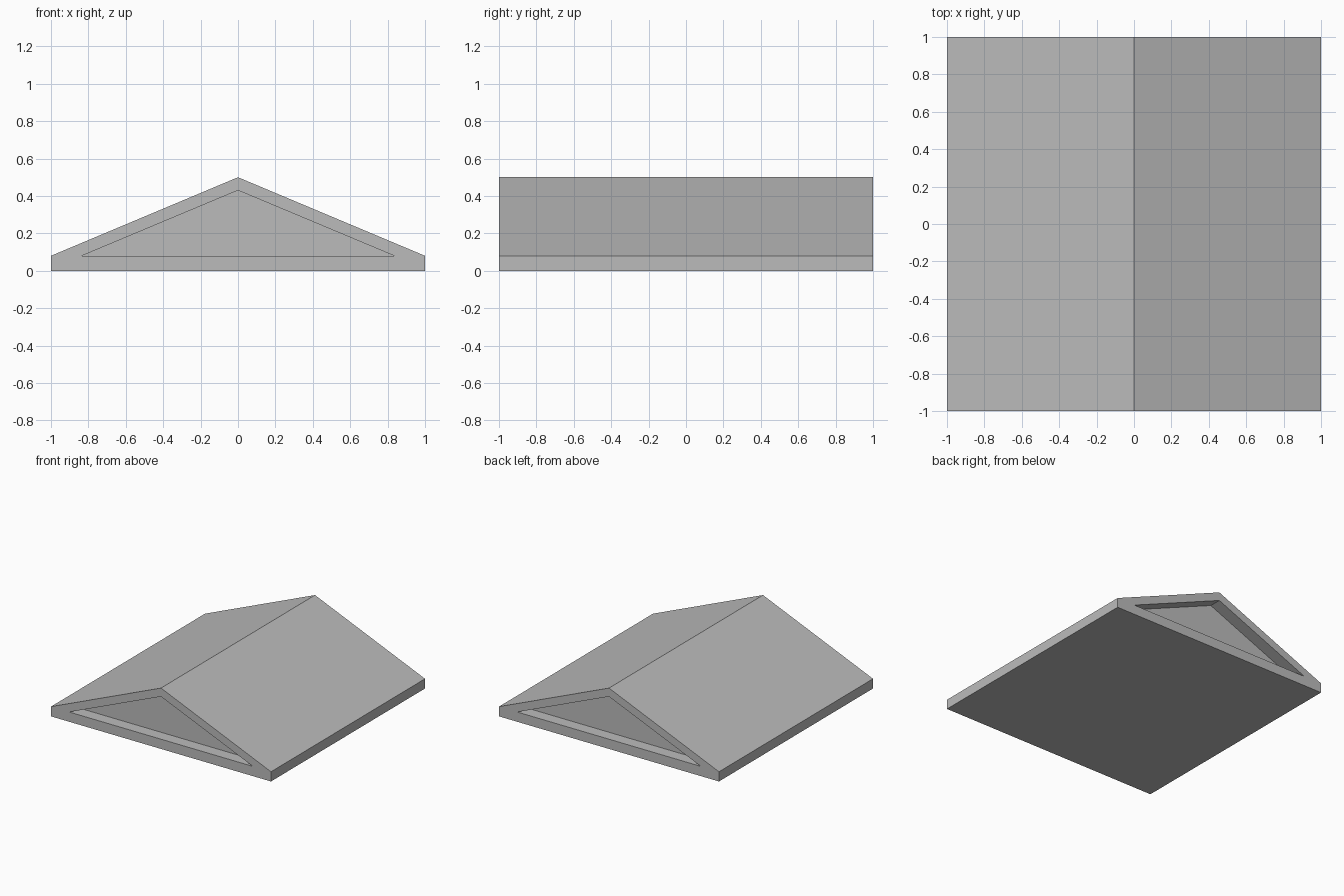
import bpy
import bmesh

cube = bpy.data.objects.get("Cube")
if cube:
    bpy.data.objects.remove(cube, do_unlink=True)

# Plain grey finish
grey = bpy.data.materials.new("plain_grey")
grey.use_nodes = True
colour = (0.5, 0.5, 0.5, 1)
grey.diffuse_color = colour
grey.node_tree.nodes["Principled BSDF"].inputs["Base Color"].default_value = colour

OUTER = [(-1, 0), (1, 0), (1, 0.08), (0, 0.5), (-1, 0.08)]
INNER = [(-0.835, 0.08), (0.835, 0.08), (0, 0.43)]
HALF_LENGTH = 1.0
RECESS = 0.1

bm = bmesh.new()


def loop(profile, y):
    return [bm.verts.new((x, y, z)) for x, z in profile]


def bridge(a, b):
    for i in range(len(a)):
        j = (i + 1) % len(a)
        bm.faces.new((a[i], a[j], b[j], b[i]))


def gable_end(side):
    """Flat frame around a recessed triangular gable panel."""
    rim = loop(OUTER, side * HALF_LENGTH)
    lip = loop(INNER, side * HALF_LENGTH)
    panel = loop(INNER, side * (HALF_LENGTH - RECESS))
    bm.faces.new((rim[0], rim[1], lip[1], lip[0]))
    bm.faces.new((rim[1], rim[2], lip[1]))
    bm.faces.new((rim[2], rim[3], lip[2], lip[1]))
    bm.faces.new((rim[3], rim[4], lip[0], lip[2]))
    bm.faces.new((rim[4], rim[0], lip[0]))
    bridge(lip, panel)
    bm.faces.new(panel)
    return rim


# Roof slopes, eaves and underside join the two gable ends
bridge(gable_end(-1), gable_end(1))

# Merge the coplanar frame triangles and quads
bmesh.ops.recalc_face_normals(bm, faces=bm.faces[:])
bmesh.ops.dissolve_limit(bm, angle_limit=0.01, verts=bm.verts[:], edges=bm.edges[:])
bmesh.ops.triangulate(bm, faces=[f for f in bm.faces if len(f.verts) > 5])

mesh = bpy.data.meshes.new("gable_roof")
bm.to_mesh(mesh)
bm.free()
mesh.materials.append(grey)
roof = bpy.data.objects.new("gable_roof", mesh)
bpy.context.collection.objects.link(roof)
